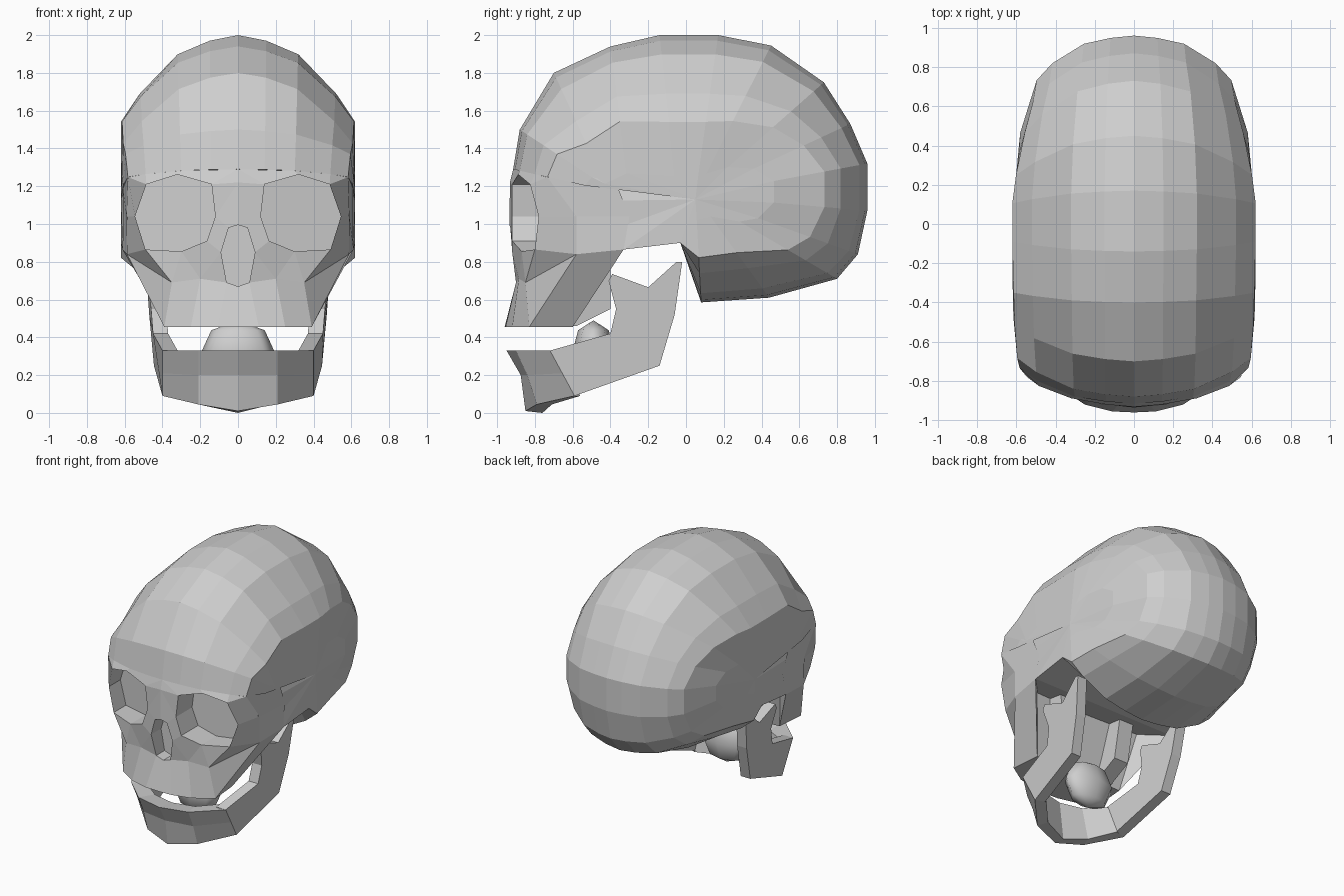
import bpy, bmesh

cube = bpy.data.objects.get("Cube")
if cube:
    bpy.data.objects.remove(cube, do_unlink=True)

bone = bpy.data.materials.new("bone grey")
bone.use_nodes = True
COLOUR = (0.62, 0.62, 0.62, 1)
bone.diffuse_color = COLOUR
bone.node_tree.nodes["Principled BSDF"].inputs["Base Color"].default_value = COLOUR


def build_mirrored(name, verts, faces):
    """Make a flat-shaded object from its left half (+x) and the mirrored half."""
    bm = bmesh.new()
    for s in (1, -1):
        vs = [bm.verts.new((s * x, y, z)) for x, y, z in verts]
        for f in faces:
            bm.faces.new([vs[i] for i in (f if s > 0 else f[::-1])])
    bmesh.ops.remove_doubles(bm, verts=bm.verts, dist=0.0005)
    bmesh.ops.dissolve_degenerate(bm, edges=bm.edges, dist=0.0005)
    bmesh.ops.recalc_face_normals(bm, faces=bm.faces)
    me = bpy.data.meshes.new(name)
    bm.to_mesh(me)
    bm.free()
    me.materials.append(bone)
    ob = bpy.data.objects.new(name, me)
    bpy.context.collection.objects.link(ob)


# Cranium: centre-line stations (y, z, width factor, inset power, centre y)
stations = [
    (-.915, 1.29, .94, .45, -.30), (-.88, 1.50, .96, .60, -.35),
    (-.70, 1.80, .98, 1.1, -.40), (-.40, 1.94, .99, .90, -.30),
    (-.14, 2.00, 1.0, 1.0, -.05), (.17, 2.00, 1.0, 1.0, .05),
    (.45, 1.945, .97, .90, .05), (.73, 1.75, .90, .65, .05),
    (.87, 1.53, .83, .46, .05), (.96, 1.32, .80, .37, .05),
    (.96, 1.07, .80, .37, .05), (.91, .84, .81, .45, .05),
    (.80, .71, .86, .55, .05), (.44, .61, .95, .75, .05),
    (.08, .585, 1.0, .70, .05), (-.03, .90, 1.0, 0, 0),
    (-.33, .865, .985, 0, 0), (-.58, .90, .94, 0, 0),
    (-.60, 1.12, .95, 0, 0), (-.62, 1.285, .88, 0, 0)]
# Columns from the centre line outward: x and radius towards the side centre
columns = [(0, 1), (.15, .965), (.32, .88), (.52, .635), (.62, .46), (.62, .12)]
CZ = 1.15
verts, faces = [], []
for y, z, w, k, cy in stations:
    for i, (x, r) in enumerate(columns):
        f = r ** k
        wide = w ** .3 if i == 5 and k > 0 else w
        verts.append((x * wide, cy + (y - cy) * f, CZ + (z - CZ) * f))
n, m = len(stations), len(columns)
verts.append((.62, .05, CZ - .02))
for j in range(n):
    a, b = j * m, (j + 1) % n * m
    faces += [(a + i, a + i + 1, b + i + 1, b + i) for i in range(m - 1)]
    faces.append((a + m - 1, n * m, b + m - 1))
build_mirrored("cranium", verts, faces)

# Face: brow, cheek and upper jaw; R = eye socket rim, N = nose, T = tooth line
P = {
    "R0": (.14, -.92, 1.21), "R1": (.32, -.888, 1.262), "R2": (.485, -.825, 1.21),
    "R3": (.545, -.78, 1.04), "R4": (.49, -.80, .865), "R5": (.30, -.87, .855),
    "R6": (.165, -.92, .91), "R7": (.12, -.92, 1.04),
    "M0": (0, -.932, 1.22), "N0": (0, -.935, .995), "N1": (.05, -.93, .98),
    "N2": (.09, -.92, .85), "N3": (.06, -.90, .69), "N4": (0, -.90, .67),
    "J0": (.20, -.885, .71), "J1": (.35, -.85, .69),
    "T0": (0, -.96, .455), "T1": (.11, -.955, .455), "T2": (.25, -.92, .455),
    "T3": (.39, -.83, .455), "T4": (.37, -.60, .455), "P0": (0, -.60, .455),
    "P1": (0, -.52, .91), "D1": (.45, -.50, .91),
    "C0": (.588, -.58, .84), "C1": (.612, -.33, .865),
    "S1": (.590, -.58, 1.04), "V": (.605, -.30, 1.04), "W": (.61, -.36, 1.19),
    "U0": (0, -.915, 1.29), "U1": (.30, -.88, 1.282), "U2": (.489, -.80, 1.264),
    "U3": (.583, -.734, 1.248)}
patches = """U0 M0 R0/U0 R0 R1 U1/U1 R1 R2 U2/U2 R2 U3/R2 R3 S1 U3/R3 R4 C0 S1
S1 C0 C1 V/U3 S1 V W/M0 N0 N1 R7/M0 R7 R0/N1 N2 R6 R7/N2 J0 R5 R6/N2 N3 J0
N3 N4 T0 T1/N3 T1 T2 J0/J0 J1 R5/J0 T2 T3 J1/J1 R4 R5/J1 C0 R4/J1 T3 C0
T3 T4 C1 C0/T0 T1 T2 T3 T4 P0/T4 C1 D1/T4 D1 P1 P0"""
names = list(P)
verts = list(P.values())
faces = [[names.index(q) for q in f.split()]
         for f in patches.replace("\n", "/").split("/")]


def hollow(rim, depth, slope, closed):
    """Sink a rim straight back to a floor that recedes with x."""
    idx = [names.index(q) for q in rim]
    start = len(verts)
    for i in idx:
        x, _, z = verts[i]
        verts.append((x, depth + slope * x, z))
    c = len(idx)
    for i in range(c if closed else c - 1):
        j = (i + 1) % c
        faces.append([idx[i], idx[j], start + j, start + i])
    faces.append(list(range(start, start + c)))


hollow([f"R{i}" for i in range(8)], -.75, .2, True)
hollow([f"N{i}" for i in range(5)], -.80, 0, False)
build_mirrored("face", verts, faces)

# Chin: five-point cross-sections from the middle to the jaw corner
sections = [
    [(0, -.95, .33), (0, -.875, .20), (0, -.85, .01), (0, -.76, 0), (0, -.80, .31)],
    [(.21, -.90, .33), (.21, -.84, .20), (.21, -.79, .045), (.18, -.71, .045), (.17, -.76, .31)],
    [(.40, -.72, .33), (.40, -.655, .21), (.40, -.59, .09), (.32, -.56, .09), (.32, -.66, .33)]]
verts = [p for s in sections for p in s]
faces = [(a * 5 + i, a * 5 + (i + 1) % 5, a * 5 + 5 + (i + 1) % 5, a * 5 + 5 + i)
         for a in range(2) for i in range(5)]
build_mirrored("chin", verts, faces)


def plate(name, outline, thickness):
    """Prism from an (x, y, z) outline thickened towards the middle, mirrored."""
    c = len(outline)
    vs = outline + [(x - thickness, y, z) for x, y, z in outline]
    fs = [list(range(c)), list(range(2 * c - 1, c - 1, -1))]
    fs += [(i, i + c, (i + 1) % c + c, (i + 1) % c) for i in range(c)]
    build_mirrored(name, vs, fs)


# Jaw sides with the two upper prongs
plate("jaw_sides", [
    (.40, -.59, .09), (.40, -.72, .33), (.45, -.40, .42), (.46, -.37, .55),
    (.48, -.41, .70), (.48, -.39, .735), (.48, -.20, .665), (.49, -.05, .80),
    (.49, -.02, .80), (.47, -.06, .52), (.445, -.14, .25)], .08)

# Bone wings behind the palate
plate("palate_wings", [(.28, -.62, .46), (.28, -.58, .46), (.28, -.40, .55),
                       (.33, -.40, .90), (.33, -.60, .90)], .12)

# Faceted lump inside the lower jaw
bpy.ops.mesh.primitive_uv_sphere_add(segments=8, ring_count=4, radius=1,
                                     location=(0, -.49, .31))
lump = bpy.context.object
lump.name = "throat_lump"
lump.scale = (.20, .115, .18)
lump.data.materials.append(bone)
bpy.ops.object.shade_smooth()
